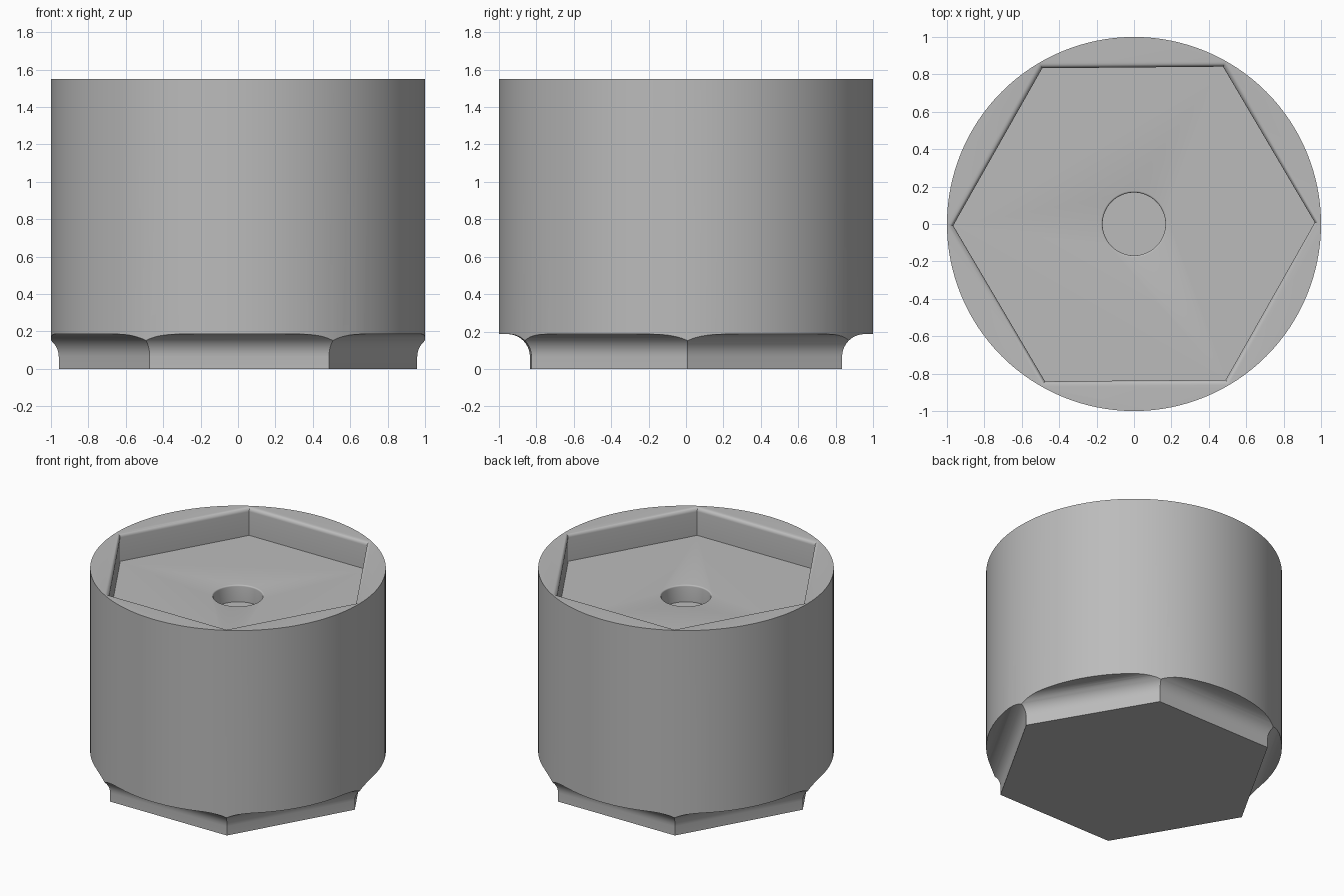
import bpy, bmesh
from math import sin, cos, pi, radians

if "Cube" in bpy.data.objects:
    bpy.data.objects.remove(bpy.data.objects["Cube"], do_unlink=True)

grey = bpy.data.materials.new("plain grey")
grey.use_nodes = True
colour = (0.5, 0.5, 0.5, 1)
grey.diffuse_color = colour
grey.node_tree.nodes["Principled BSDF"].inputs["Base Color"].default_value = colour

HEIGHT = 1.55
FLOOR = 1.345
TWIST = radians(0.5)
HEX = 1 / cos(pi / 6)  # flat distance to corner distance


def loft(name, profile, sides, turn=0.0, scale=1.0):
    """Solid made of stacked regular polygons; profile lists (radius, z)."""
    bm = bmesh.new()
    rings = []
    for r, z in profile:
        angles = [turn + 2 * pi * i / sides for i in range(sides)]
        rings.append([bm.verts.new((r * scale * cos(a), r * scale * sin(a), z)) for a in angles])
    for low, high in zip(rings, rings[1:]):
        for i in range(sides):
            j = (i + 1) % sides
            bm.faces.new((low[i], low[j], high[j], high[i]))
    bm.faces.new(rings[0][::-1])
    bm.faces.new(rings[-1])
    mesh = bpy.data.meshes.new(name)
    bm.to_mesh(mesh)
    bm.free()
    mesh.materials.append(grey)
    obj = bpy.data.objects.new(name, mesh)
    bpy.context.collection.objects.link(obj)
    return obj


def flare(r, z, size, steps):
    """Quarter arc that starts vertical at (r, z) and turns outward."""
    return [(r + size * (1 - cos(pi / 2 * i / steps)), z + size * sin(pi / 2 * i / steps))
            for i in range(steps + 1)]


def combine(target, cutter, operation):
    mod = target.modifiers.new(operation, "BOOLEAN")
    mod.operation = operation
    mod.solver = "EXACT"
    mod.object = cutter
    bpy.context.view_layer.objects.active = target
    bpy.ops.object.modifier_apply(modifier=mod.name)
    bpy.data.objects.remove(cutter, do_unlink=True)


# Round body
body = loft("hex_socket_body", [(1, 0), (1, HEIGHT)], 128)

# Hexagonal foot with a cove up to the round body
foot = [(0.83, -0.1)] + flare(0.83, 0.066, 0.12, 10) + [(1.5, 0.186), (1.5, 2)]
combine(body, loft("foot_shape", foot, 6, TWIST, HEX), "INTERSECT")

# Hexagonal recess in the top with a rounded rim
recess = [(0.837, FLOOR)] + flare(0.837, HEIGHT - 0.028, 0.028, 6) + [(0.865, 1.8)]
combine(body, loft("recess_shape", recess, 6, TWIST, HEX), "DIFFERENCE")

# Blind round hole in the recess floor, with a softened edge
hole = [(0.168, FLOOR - 0.125)] + flare(0.168, FLOOR - 0.01, 0.01, 4) + [(0.178, FLOOR + 0.1)]
combine(body, loft("hole_shape", hole, 64), "DIFFERENCE")

# Smooth curves, crisp edges
bpy.ops.object.select_all(action="DESELECT")
body.select_set(True)
bpy.context.view_layer.objects.active = body
bpy.ops.object.shade_smooth_by_angle(angle=radians(25))
